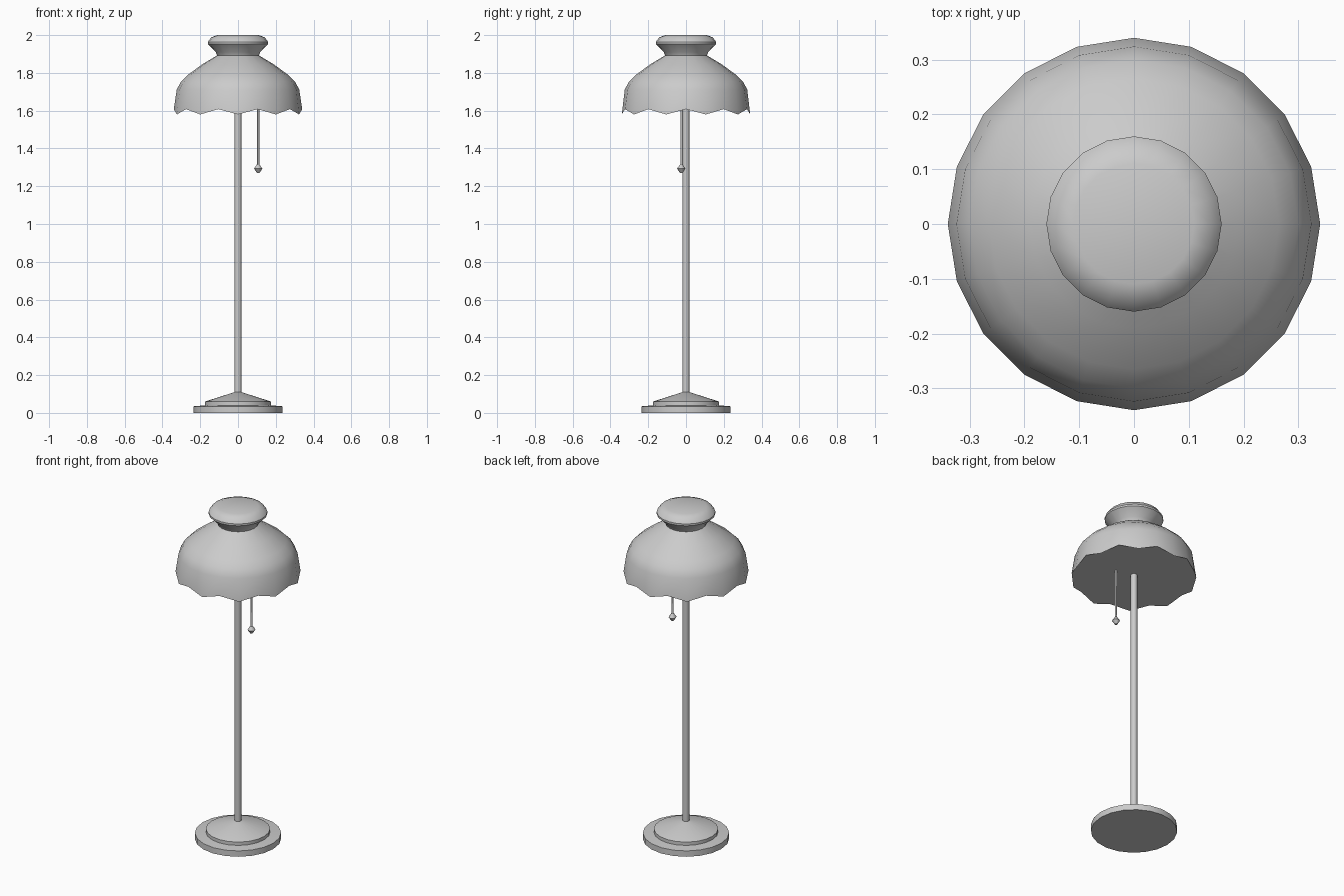
import bpy, bmesh
from math import sin, cos, pi, radians

if "Cube" in bpy.data.objects:
    bpy.data.objects.remove(bpy.data.objects["Cube"])


def lathe(name, profile, sides, loc=(0, 0), zigzag=0.0, angle=35):
    """Revolve (radius, z) points; zigzag lowers every other vertex of the first ring."""
    bm = bmesh.new()
    rings = []
    for i, (r, z) in enumerate(profile):
        ring = []
        for k in range(sides):
            a = 2 * pi * k / sides
            drop = zigzag if i == 0 and k % 2 else 0
            ring.append(bm.verts.new((loc[0] + r * cos(a), loc[1] + r * sin(a), z - drop)))
        rings.append(ring)
    for lo, hi in zip(rings, rings[1:]):
        for k in range(sides):
            n = (k + 1) % sides
            bm.faces.new((lo[k], lo[n], hi[n], hi[k]))
    bm.faces.new(rings[0][::-1])
    bm.faces.new(rings[-1])
    mesh = bpy.data.meshes.new(name)
    bm.to_mesh(mesh)
    bm.free()
    ob = bpy.data.objects.new(name, mesh)
    bpy.context.collection.objects.link(ob)
    bpy.ops.object.select_all(action='DESELECT')
    ob.select_set(True)
    bpy.context.view_layer.objects.active = ob
    bpy.ops.object.shade_smooth_by_angle(angle=radians(angle))
    return ob


# Stepped round foot rising to a low cone
lathe("base", [(0.235, 0), (0.235, 0.035), (0.175, 0.04), (0.175, 0.06), (0.018, 0.11)], 20)

# Upright pole
lathe("pole", [(0.0185, 0.10), (0.0185, 1.61)], 10, angle=50)

# Domed shade with scalloped rim, narrow neck and flared cap
lathe("shade", [(0.34, 1.608), (0.324, 1.713), (0.30, 1.756), (0.265, 1.79),
                (0.19, 1.845), (0.11, 1.893), (0.118, 1.91), (0.16, 1.952),
                (0.16, 1.963), (0.142, 1.988), (0.11, 2.0)], 20, zigzag=0.028)

# Pull cord and its bead
cord = (0.107, -0.025)
lathe("pull_cord", [(0.006, 1.30), (0.006, 1.61)], 6, cord, angle=65)
lathe("pull_bead", [(0.007, 1.271), (0.022, 1.293), (0.007, 1.315)], 8, cord, angle=50)
